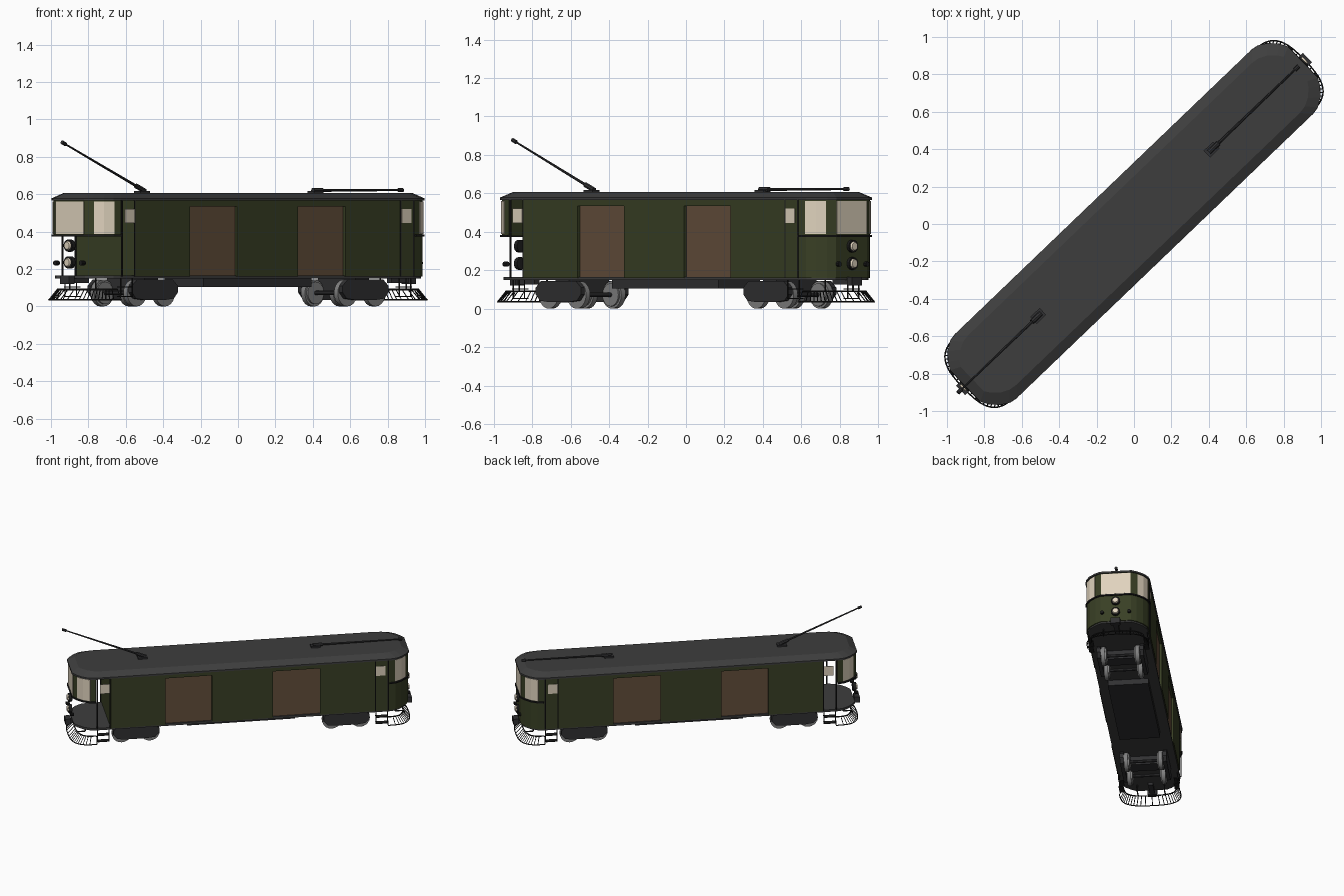
import bpy, bmesh, math
from mathutils import Matrix, Vector

if "Cube" in bpy.data.objects:
    bpy.data.objects.remove(bpy.data.objects["Cube"])

# The car is built along local x (length) and y (width), then turned on the ground plane
TURN = Matrix.Rotation(math.radians(43.8), 4, 'Z')
W, CAB = 0.23, 0.98


def mat(name, r, g, b):
    m = bpy.data.materials.new(name)
    m.diffuse_color = (r, g, b, 1)
    m.use_nodes = True
    m.node_tree.nodes["Principled BSDF"].inputs["Base Color"].default_value = m.diffuse_color
    return m


GREEN = mat("body green", .040, .050, .018)
GREY = mat("roof grey", .048, .048, .048)
BROWN = mat("door brown", .125, .075, .043)
GLASS = mat("pale glass", .74, .65, .51)
STEEL = mat("wheel steel", .22, .22, .22)
IRON = mat("dark iron", .030, .030, .032)
BLACK = mat("black metal", .012, .012, .012)


def finish(name, bm, material, smooth=False):
    bmesh.ops.recalc_face_normals(bm, faces=bm.faces)
    bm.transform(TURN)
    me = bpy.data.meshes.new(name)
    bm.to_mesh(me)
    bm.free()
    me.materials.append(material)
    ob = bpy.data.objects.new(name, me)
    bpy.context.collection.objects.link(ob)
    if smooth:
        bpy.context.view_layer.objects.active = ob
        ob.select_set(True)
        bpy.ops.object.shade_smooth_by_angle(angle=math.radians(40))
        ob.select_set(False)
    return ob


def loft(bm, rings):
    """Closed solid through rings of equal point count."""
    vs = [[bm.verts.new(p) for p in r] for r in rings]
    n = len(vs[0])
    for a, b in zip(vs, vs[1:]):
        for i in range(n):
            bm.faces.new((a[i], a[(i + 1) % n], b[(i + 1) % n], b[i]))
    bm.faces.new(vs[0][::-1])
    bm.faces.new(vs[-1])


def add_box(bm, x0, x1, y0, y1, z0, z1):
    loft(bm, [[(x0, y0, z), (x1, y0, z), (x1, y1, z), (x0, y1, z)] for z in (z0, z1)])


def box(name, material, *b):
    bm = bmesh.new()
    add_box(bm, *b)
    return finish(name, bm, material)


def add_rod(bm, p, q, r, sides=8, r2=None):
    p, q = Vector(p), Vector(q)
    d = q - p
    m = Matrix.Translation((p + q) / 2) @ d.to_track_quat('Z', 'Y').to_matrix().to_4x4()
    bmesh.ops.create_cone(bm, cap_ends=True, segments=sides, radius1=r,
                          radius2=r if r2 is None else r2, depth=d.length, matrix=m)


def add_ribbon(bm, path, z0, z1, t, out=0.0):
    """Upright strip along an open path around a car end, from out-t to out."""
    def offset(d):
        pts = []
        for i, p in enumerate(path):
            a, b = path[max(i - 1, 0)], path[min(i + 1, len(path) - 1)]
            n = Vector((a[1] - b[1], b[0] - a[0]))
            n.normalize()
            if n.x * p[0] + n.y * p[1] < 0:
                n = -n
            pts.append((p[0] + n.x * d, p[1] + n.y * d))
        return pts
    o, i = offset(out), offset(out - t)
    loft(bm, [[(a[0], a[1], z0), (b[0], b[1], z0), (b[0], b[1], z1), (a[0], a[1], z1)]
              for a, b in zip(o, i)])


# Half plan of one car end, from the door pillar to the flat front
CORNER = [(1.09, .230), (1.135, .222), (1.18, .195), (1.22, .152), (1.243, .112)]
END = CORNER + [(x, -y) for x, y in CORNER[::-1]]


def outline(d):
    """Whole car plan, shrunk inward by d."""
    fx, fy = (1.243 - d) / 1.243, (W - d) / W
    half = [(x * fx, y * fy) for x, y in END]
    return half + [(-x, -y) for x, y in half]


def slab(name, material, levels):
    bm = bmesh.new()
    loft(bm, [[(x, y, z) for x, y in outline(d)] for d, z in levels])
    return finish(name, bm, material)


# Roof and floor
slab("roof", GREY, [(-.008, .565), (-.008, .578), (.045, .606)])
slab("floor", GREY, [(.006, .148), (.006, .165)])
box("underframe_box", IRON, -.40, .40, -.15, .15, .105, .15)

# Main body: inner core with wall panels that leave the sliding doors recessed
box("body_core", GREEN, -CAB, CAB, -.21, .21, .162, .567)
DOORS = [(-.575, -.228), (.224, .574)]
bm, bd = bmesh.new(), bmesh.new()
for s in (1, -1):
    y0, y1 = sorted((s * .205, s * W))
    for a, b in ((-CAB, -.575), (-.228, .224), (.574, CAB)):
        add_box(bm, a, b, y0, y1, .160, .567)
    for a, b in DOORS:
        add_box(bm, a, b, y0, y1, .535, .567)
        d0, d1 = sorted((s * .207, s * .213))
        add_box(bd, a, b, d0, d1, .162, .535)
finish("side_wall", bm, GREEN)
finish("sliding_door", bd, BROWN)

# Closed far end: lower apron and platform doors
bm = bmesh.new()
full = [(CAB, W)] + END + [(CAB, -W)]
add_ribbon(bm, full, .160, .567, .012)
finish("closed_end_shell", bm, GREEN)

# Open near end: only the window band
bm = bmesh.new()
add_ribbon(bm, [(-x, y) for x, y in END], .378, .567, .012)
finish("open_end_window_band", bm, GREEN)

for s, tag in ((1, "closed_end"), (-1, "open_end")):
    # Windows
    bm = bmesh.new()
    add_ribbon(bm, [(s * 1.243, .108), (s * 1.243, -.108)], .388, .56, .006, .004)
    for k in (1, -1):
        add_ribbon(bm, [(s * 1.216, k * .157), (s * 1.18, k * .195), (s * 1.130, k * .223)],
                   .388, .56, .006, .004)
        y0, y1 = sorted((k * .227, k * .233))
        x0, x1 = sorted((s * .99, s * 1.06))
        add_box(bm, x0, x1, y0, y1, .445, .52)
    finish(tag + "_window", bm, GLASS)

    # Sill rail and door posts
    bm = bmesh.new()
    add_ribbon(bm, [(s * x, y) for x, y in END], .374, .384, .014, .010)
    for k in (1, -1):
        add_rod(bm, (s * 1.08, k * .229, .16), (s * 1.08, k * .229, .567), .005, 6)
        add_rod(bm, (s * .985, k * .229, .16), (s * .985, k * .229, .567), .005, 6)
    finish(tag + "_rail", bm, BLACK)

    # Headlamps with dark rims
    bm, br = bmesh.new(), bmesh.new()
    for z in (.325, .235):
        add_rod(br, (s * 1.235, 0, z), (s * 1.26, 0, z), .033, 14)
        add_rod(bm, (s * 1.25, 0, z), (s * 1.27, 0, z), .029, 14, .020)
    for k in (1, -1):
        add_rod(br, (s * 1.235, k * .1, .232), (s * 1.262, k * .1, .232), .013, 10)
    finish(tag + "_headlamp", bm, GLASS)
    finish(tag + "_lamp_rim", br, BLACK)

    # Coupler
    bm = bmesh.new()
    x0, x1 = sorted((s * 1.12, s * 1.26))
    add_box(bm, x0, x1, -.018, .018, .125, .15)
    x0, x1 = sorted((s * 1.245, s * 1.285))
    add_box(bm, x0, x1, -.035, .035, .12, .165)
    finish(tag + "_coupler", bm, IRON)

    # Slatted safety fender, flared at the bottom
    bm = bmesh.new()
    top, low = [], []
    for i in range(25):
        a = math.radians(-90 + 180 * i / 24)
        c = math.copysign(abs(math.cos(a)) ** .6, math.cos(a))
        e = math.copysign(abs(math.sin(a)) ** .7, math.sin(a))
        top.append((s * (1.08 + .135 * c), .195 * e, .09))
        low.append((s * (1.08 + .185 * c), .225 * e, .035))
    for i in range(25):
        add_rod(bm, top[i], low[i], .003, 4)
        if i:
            add_rod(bm, top[i - 1], top[i], .005, 5)
            add_rod(bm, low[i - 1], low[i], .004, 5)
    for k in (1, -1):
        add_rod(bm, (s * 1.15, k * .10, .09), (s * 1.15, k * .10, .15), .005, 5)
        add_rod(bm, (s * 1.15, k * .10, .09), (s * 1.21, k * .10, .09), .005, 5)
    finish(tag + "_fender", bm, BLACK)

    # Entrance steps
    bm = bmesh.new()
    for k in (1, -1):
        for x in (.99, 1.075):
            add_rod(bm, (s * x, k * .215, .05), (s * x, k * .215, .155), .004, 5)
        x0, x1 = sorted((s * .99, s * 1.075))
        y0, y1 = sorted((k * .185, k * .222))
        for z in (.05, .10):
            add_box(bm, x0, x1, y0, y1, z, z + .006)
    finish(tag + "_step", bm, BLACK)

    # Truck: side frames, cross beam, wheels and axles
    c = s * .78
    bm, bw, ba = bmesh.new(), bmesh.new(), bmesh.new()
    prof = [(-.17, .075), (-.14, .042), (-.08, .035), (.08, .035), (.14, .042), (.17, .075),
            (.17, .11), (.13, .145), (-.13, .145), (-.17, .11)]
    for k in (1, -1):
        loft(bm, [[(c + x, k * y, z) for x, z in prof] for y in (.145, .172)])
    add_box(bm, c - .05, c + .05, -.145, .145, .08, .15)
    finish(tag + "_truck_frame", bm, IRON)
    for dx in (-.105, .105):
        add_rod(ba, (c + dx, -.16, .072), (c + dx, .16, .072), .012, 8)
        for k in (1, -1):
            add_rod(bw, (c + dx, k * .112, .072), (c + dx, k * .142, .072), .072, 20)
            add_rod(bw, (c + dx, k * .102, .072), (c + dx, k * .112, .072), .060, 20)
    finish(tag + "_wheel", bw, STEEL, True)
    finish(tag + "_axle", ba, IRON)

# Trolley poles: one raised, one lowered
for name, a, b in (("raised_pole", (-.71, 0, .625), (-1.29, 0, .872)),
                   ("lowered_pole", (.575, 0, .62), (1.205, 0, .622))):
    bm = bmesh.new()
    a, b = Vector(a), Vector(b)
    d = (b - a).normalized()
    add_rod(bm, a, b, .008, 8, .005)
    add_rod(bm, b - d * .015, b + d * .015, .011, 8)
    add_rod(bm, a - d * .02, a + d * .05, .014, 8)
    add_box(bm, a.x - .035, a.x + .035, -.025, .025, .60, .618)
    finish(name, bm, IRON)
